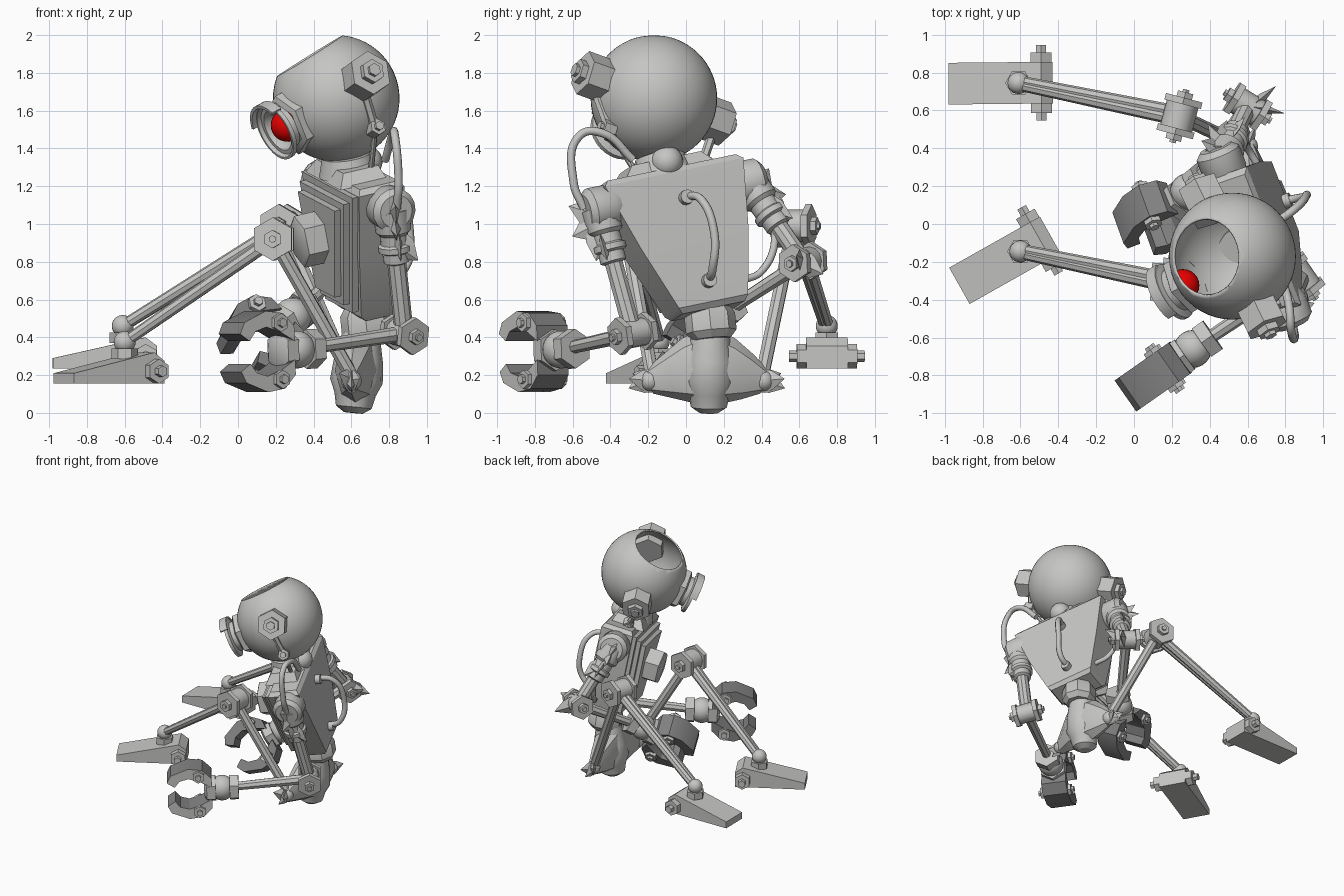
import bpy, bmesh, math
from mathutils import Vector as V, Matrix

cube = bpy.data.objects.get("Cube")
if cube:
    bpy.data.objects.remove(cube)


def material(name, rgb):
    m = bpy.data.materials.new(name)
    m.use_nodes = True
    m.diffuse_color = (*rgb, 1)
    m.node_tree.nodes["Principled BSDF"].inputs["Base Color"].default_value = (*rgb, 1)
    return m


GREY = material("light grey metal", (.56, .56, .55))
DARK = material("dark grey metal", (.22, .22, .22))
RED = material("red lens", (.8, 0, 0))


def finish(name, bm, mats=(GREY,)):
    bmesh.ops.remove_doubles(bm, verts=bm.verts, dist=1e-5)
    bmesh.ops.recalc_face_normals(bm, faces=bm.faces)
    me = bpy.data.meshes.new(name)
    bm.to_mesh(me)
    bm.free()
    for m in mats:
        me.materials.append(m)
    me.shade_smooth()
    me.set_sharp_from_angle(angle=math.radians(32))
    ob = bpy.data.objects.new(name, me)
    bpy.context.scene.collection.objects.link(ob)
    return ob


def loft(name, rings, caps=True):
    """Skin rings of points into one solid."""
    bm = bmesh.new()
    vs = [[bm.verts.new(p) for p in r] for r in rings]
    n = len(rings[0])
    for a, b in zip(vs, vs[1:]):
        for i in range(n):
            bm.faces.new((a[i], a[(i + 1) % n], b[(i + 1) % n], b[i]))
    if caps:
        bm.faces.new(vs[0])
        bm.faces.new(vs[-1])
    return finish(name, bm)


def lathe(name, profile, origin, axis, n=6, caps=True, squash=1, side=None):
    """Revolve (radius, distance) pairs about an axis."""
    z = V(axis).normalized()
    x = V(side) if side else (V((0, 0, 1)) if abs(z.z) < .9 else V((1, 0, 0)))
    x = (x - z * x.dot(z)).normalized()
    y = z.cross(x) * squash
    turn = [2 * math.pi * i / n for i in range(n)]
    return loft(name, [[V(origin) + z * d + (x * math.cos(t) + y * math.sin(t)) * max(r, .001)
                        for t in turn] for r, d in profile], caps)


def rod(name, a, b, r, n=8, r2=None):
    return lathe(name, [(r, 0), (r2 or r, (V(b) - V(a)).length)], a, V(b) - V(a), n)


def ball(name, c, r, mat=GREY):
    bm = bmesh.new()
    bmesh.ops.create_uvsphere(bm, u_segments=24, v_segments=14, radius=r)
    bmesh.ops.translate(bm, verts=bm.verts, vec=V(c))
    return finish(name, bm, (mat,))


def prism(name, poly, o, x, y, lo, hi):
    """Extrude a 2D outline lying in the x, y axes along their normal."""
    z = x.cross(y).normalized()
    return loft(name, [[V(o) + x * a + y * b + z * h for a, b in poly] for h in (lo, hi)])


def tube(name, pts, r):
    cu = bpy.data.curves.new(name, 'CURVE')
    cu.dimensions, cu.bevel_depth, cu.bevel_resolution = '3D', r, 2
    cu.use_fill_caps = True
    sp = cu.splines.new('BEZIER')
    sp.bezier_points.add(len(pts) - 1)
    for p, co in zip(sp.bezier_points, pts):
        p.co = co
        p.handle_left_type = p.handle_right_type = 'AUTO'
    cu.materials.append(GREY)
    ob = bpy.data.objects.new(name, cu)
    bpy.context.scene.collection.objects.link(ob)


def joint(name, c, axis, r=.1, w=.08):
    """Forked hinge: two hex plates, a core and a through bolt."""
    c, axis = V(c), V(axis).normalized()
    for s in (-1, 1):
        lathe(name + "_plate", [(r, w - .035), (r, w)], c, axis * s)
        lathe(name + "_nut", [(r * .42, w), (r * .42, w + .03), (.02, w + .03), (.02, w + .045)], c, axis * s)
    lathe(name + "_core", [(r * .75, -w), (r * .75, w)], c, axis, 12)


# Head: hollow sphere with an open crown
HEAD = V((.52, -.17, 1.665))
EAR = V((.415, -.855, .31)).normalized()
EYE = V((-.785, -.465, -.43)).normalized()
CROWN = V((-.53, -.02, .85)).normalized()
bm = bmesh.new()
bmesh.ops.create_uvsphere(bm, u_segments=48, v_segments=32, radius=.335)
bmesh.ops.bisect_plane(bm, geom=bm.verts[:] + bm.edges[:] + bm.faces[:],
                       plane_co=CROWN * .265, plane_no=CROWN, clear_outer=True)
bmesh.ops.translate(bm, verts=bm.verts, vec=HEAD)
shell = finish("head_shell", bm).modifiers.new("thickness", 'SOLIDIFY')
shell.thickness, shell.offset = .012, -1

# Eye: hex collar, stepped barrel, flared rim and a lens ball that reaches inside
lathe("eye_collar", [(.17, .285), (.17, .335), (.14, .35)], HEAD, EYE, caps=False)
lathe("eye_barrel", [(.12, .345), (.12, .385), (.16, .395), (.16, .42), (.147, .42), (.138, .4),
                     (.115, .4), (.105, .375), (.08, .355)], HEAD, EYE, 28, caps=False)
ball("eye_lens", HEAD + EYE * .335, .086, RED)
arc = [math.radians(-60 + 12 * i) for i in range(11)]
lid = [(.17 * math.cos(t), .17 * math.sin(t)) for t in arc] + \
      [(.152 * math.cos(t), .152 * math.sin(t)) for t in reversed(arc)]
eye_up = EYE.cross(EAR)
prism("eye_lid", lid, HEAD + EYE * .42, eye_up, eye_up.cross(EYE), -.03, .03)

# Ears with hinge straps down to the neck
for s in (1, -1):
    e = EAR * s
    lathe("ear_nut", [(.12, .24), (.12, .44)], HEAD, e)
    lathe("ear_bolt", [(.065, .44), (.065, .475), (.035, .475), (.035, .495)], HEAD, e)
    pin = HEAD + e * .29 + V((.07, .0, -.26)) - EYE * .02
    rod("ear_strap", HEAD + e * .36 + V((0, 0, -.08)), pin, .025, 6)
    lathe("strap_pin", [(.045, -.03), (.045, .04), (.025, .04), (.025, .06)], pin, e)
    rod("neck_rod", pin, V((.62, -.1, 1.22)) + e * .2, .016)

# Torso: tapered shell with layered chest plates
S = V((.358, -.919, -.19)).normalized()
T = (V((-.13, -.27, .95)) - S * S.dot(V((-.13, -.27, .95)))).normalized()
F = S.cross(T)
TOP, BOT = V((.59, -.115, 1.25)), V((.66, .105, .53))


def slab(c, w, back, front):
    return [c + S * w - F * back, c + S * w + F * front, c - S * w + F * front, c - S * w - F * back]


loft("torso_shell", [slab(BOT, .18, .13, .05), slab(BOT + T * .03, .2, .155, .08),
                     slab(BOT.lerp(TOP, .5), .31, .165, .1),
                     slab(TOP - T * .01, .4, .16, .1), slab(TOP + T * .02, .37, .14, .08)])
loft("neck_base", [slab(TOP + T * .01, .26, .12, .15), slab(TOP + T * .08, .2, .1, .1)])
for i in range(3):
    k, d = 1 - .14 * i, .095 + .035 * i
    lo, hi = BOT.lerp(TOP, .09 + .06 * i), BOT.lerp(TOP, .98 - .05 * i)
    loft("chest_plate", [slab(lo, .2 * k, -d, d + .035), slab(hi, .38 * k, -d, d + .035)])
lathe("chest_nut", [(.14, -.1), (.14, .07), (.12, .08)], (.39, -.1, .92), F)
lathe("neck_collar", [(.16, 0), (.13, .1)], TOP + T * .02, T, 16)
ball("neck_ball", (.68, -.1, 1.33), .085)

# Cables with end rings
tube("back_cable", [(.74, 0, 1.15), (.85, .08, 1.13), (.91, .15, .95), (.88, .14, .76), (.78, .12, .7)], .022)
for p in ((.76, 0, 1.14), (.80, .12, .7)):
    lathe("cable_ring", [(.038, -.02), (.038, .03)], p, -F, 12)
tube("shoulder_cable_right", [(.78, -.28, 1.34), (.82, -.44, 1.48), (.83, -.56, 1.47), (.85, -.595, 1.22), (.84, -.54, 1.08)], .022)
tube("shoulder_cable_left", [(.5, .42, 1.1), (.55, .47, .92), (.6, .4, .75), (.66, .3, .7)], .02)


# Arms
def claw(ball_at, h, roll, pale_inside):
    h = V(h).normalized()
    w = h.cross(V((0, 0, 1))).normalized()
    w.rotate(Matrix.Rotation(roll, 3, h))
    up = w.cross(h)
    ball("wrist_ball", ball_at, .1)
    lathe("wrist_nut", [(.105, -.13), (.105, -.06)], ball_at, h)
    lathe("palm_nut", [(.11, .05), (.11, .12), (.07, .14)], ball_at, h)
    jaw = [(.08, .05), (.08, .13), (.15, .2), (.26, .215), (.4, .16), (.43, .1),
           (.37, .06), (.33, .11), (.26, .13), (.17, .1)]
    for s in (1, -1):
        ob = prism("claw_jaw", [(a, b * s) for a, b in jaw], ball_at, h, up, -.1, .1)
        ob.data.materials.append(DARK)
        for f in ob.data.polygons:
            f.material_index = 0 if pale_inside and f.normal.dot(w) < -.5 else 1
        c = V(ball_at) + h * .18 + up * .15 * s
        for q in (1, -1):
            lathe("jaw_nut", [(.05, .1), (.05, .125), (.025, .125), (.025, .145)], c, w * q)


def arm(side, shoulder, elbow, wrist, h, roll, pale_inside):
    a, b, c = V(shoulder), V(elbow), V(wrist)
    d, out = (b - a).normalized(), S * (1 if side == "right" else -1)
    mid = a.lerp(b, .4)
    lathe(side + "_shoulder_disc", [(.1, -.1), (.12, -.06), (.12, .05), (.09, .08)], a, out, 16)
    lathe(side + "_shoulder_sleeve", [(.1, 0), (.095, .12), (.075, .14), (.075, .19), (.09, .2), (.09, .23),
                                      (.07, .24), (.07, .29), (.05, .3)], a, d, 16)
    rod(side + "_upper_arm", mid, b, .05, 10)
    # Jagged shoulder guard
    for k, (u, v) in enumerate(((-.3, .9), (.1, 1), (.9, .8), (.7, -.5))):
        tip = out * abs(v) * .5 + d * u + F * (v - .7) * .5
        lathe(side + "_shoulder_spike", [(.075, 0), (.07, .06), (0, .15)],
              a + d * (.03 + .05 * k) + out * .03, tip, 4, squash=.4, side=d)
    joint(side + "_elbow", b, d.cross(c - b), .1, .1)
    rod(side + "_forearm", b, c, .042, 8, .034)
    claw(c, h, roll, pale_inside)


arm("right", (.81, -.46, 1.08), (.88, -.28, .42), (.31, -.66, .335), (-.8, -.56, -.04), 0, True)
arm("left", (.46, .33, 1.22), (.6, .62, .8), (.29, .17, .51), (-.75, -.62, -.58), math.radians(35), False)
for tip in ((1, -.2, .2), (.6, .5, -.3)):
    lathe("left_elbow_spike", [(.07, 0), (.06, .08), (0, .18)], (.62, .62, .8), tip, 4, squash=.4)

# Waist and pelvis
lathe("waist_nut", [(.1, -.08), (.135, -.04), (.135, .05), (.11, .09)], (.68, .13, .47), (-.1, -.1, 1), 8)
lathe("pelvis", [(.05, 0), (.095, .03), (.11, .1), (.14, .17), (.13, .28), (.1, .42)],
      (.61, .12, 0), (.1, .02, 1), 16)
for s, hip in ((-1, (.6, -.19, .17)), (1, (.6, .41, .17))):
    core = V((.63, .12, .245))
    o = V(hip) - core
    lathe("hip_flare", [(.2, 0), (.18, .1), (.125, .21), (.07, o.length)], core, o, 8, squash=.6)
    ball("hip_ball", hip, .055)
    for tip in ((0, s, -.35), (-.5, s * .7, .3), (.4, s, .1)):
        lathe("hip_spike", [(.065, 0), (.05, .05), (0, .12)], hip, tip, 4, squash=.45)


# Legs
def leg(side, hip, knee, ankle, toe_dir, base):
    hip, knee, ankle = V(hip), V(knee), V(ankle)
    axis = (ankle - knee).cross(hip - knee)
    axis = V((axis.x, axis.y, 0)).normalized()
    joint(side + "_knee", knee, axis, .115, .1)
    rod(side + "_thigh", hip, knee, .038)
    for s in (1, -1):
        rod(side + "_shin", knee + axis * .018 * s, ankle + axis * .01 * s, .036, 8, .03)
    ball(side + "_ankle_ball", ankle, .058)
    lathe(side + "_ankle_nut", [(.07, -.09), (.07, -.035)], ankle, (0, 0, 1))
    # Wedge foot with a cross bolt at the heel
    f, up = V(toe_dir).normalized(), V((0, 0, 1))
    o = V((ankle.x, ankle.y, base))
    prism(side + "_foot", [(-.18, 0), (-.18, .12), (-.12, .165), (.37, .055), (.37, 0)], o, f, up, -.11, .11)
    w = f.cross(up)
    for s in (1, -1):
        lathe(side + "_heel_nut", [(.065, .11), (.065, .16), (.03, .16), (.03, .2)], o - f * .12 + up * .065, w * s)


leg("left", (.6, .4, .18), (.24, .57, .99), (-.61, .745, .46), (-1, -.01, 0), .235)
leg("right", (.6, -.18, .2), (.19, -.31, .92), (-.6, -.145, .375), (-.87, -.49, 0), .155)
